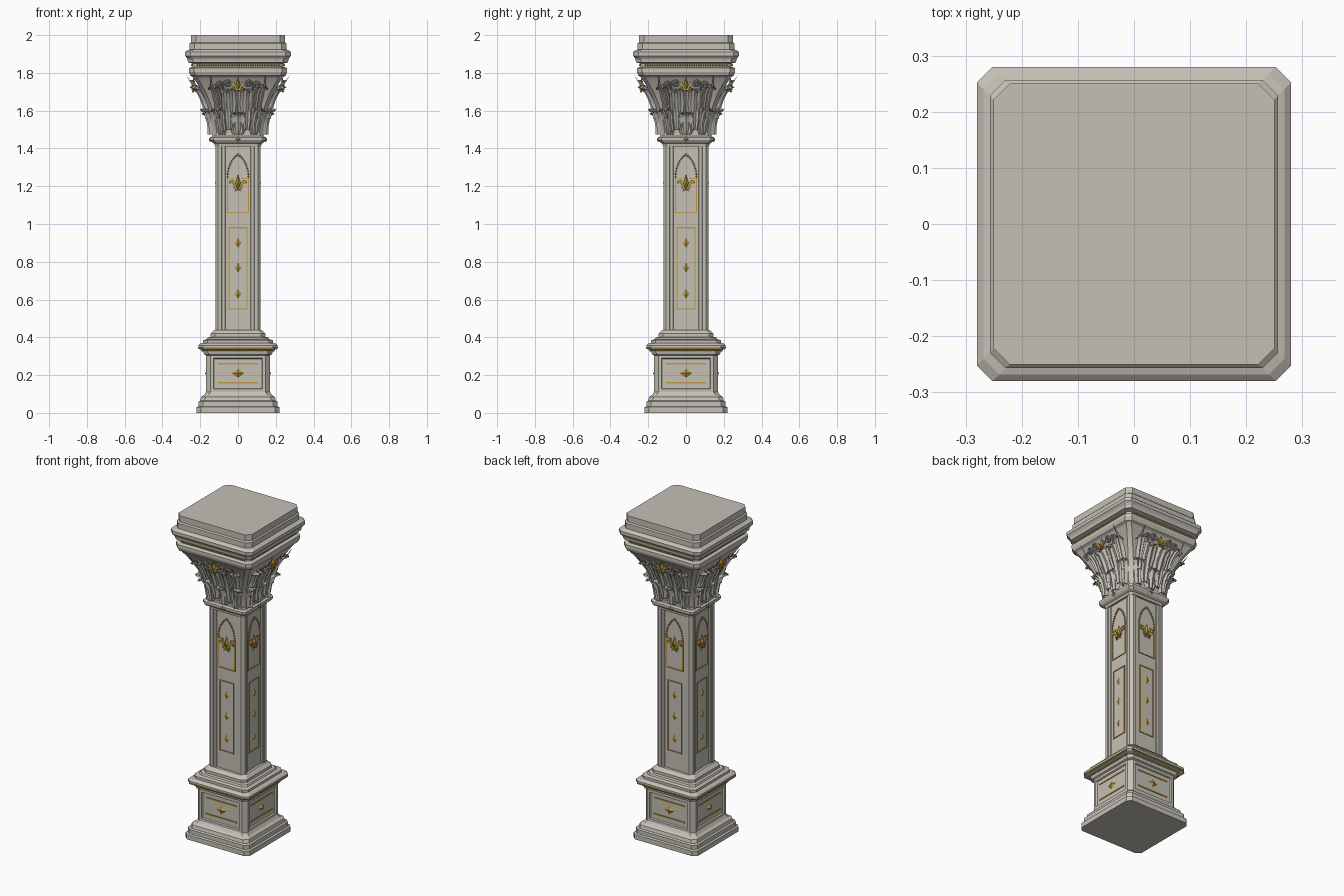
import bpy, bmesh, math
from math import sin, cos, pi
from mathutils import Matrix, Vector

if "Cube" in bpy.data.objects:
    bpy.data.objects.remove(bpy.data.objects["Cube"])


def material(name, rgb, rough):
    m = bpy.data.materials.new(name)
    m.use_nodes = True
    m.diffuse_color = (*rgb, 1)
    b = m.node_tree.nodes["Principled BSDF"]
    b.inputs["Base Color"].default_value = (*rgb, 1)
    b.inputs["Roughness"].default_value = rough
    return m


STONE = material("warm grey stone", (0.56, 0.53, 0.47), 0.8)
GOLD = material("antique gold", (0.52, 0.32, 0.05), 0.5)


def finish(name, bm, mat, sides=1, smooth=False):
    """Make an object, repeated around the four faces when sides is 4."""
    bmesh.ops.recalc_face_normals(bm, faces=bm.faces)
    mesh = bpy.data.meshes.new(name)
    bm.to_mesh(mesh)
    bm.free()
    mesh.materials.append(mat)
    labels = ["front", "left", "back", "right"]
    for k in range(sides):
        ob = bpy.data.objects.new(name if sides == 1 else labels[k] + "_" + name, mesh)
        ob.rotation_euler.z = k * pi / 2
        bpy.context.collection.objects.link(ob)
        if smooth and k == 0:
            bpy.ops.object.select_all(action='DESELECT')
            ob.select_set(True)
            bpy.context.view_layer.objects.active = ob
            bpy.ops.object.shade_smooth_by_angle(angle=math.radians(35))


def section(half, chamfer):
    """Square with cut corners."""
    c = half - chamfer
    return [(-c, -half), (c, -half), (half, -c), (half, c),
            (c, half), (-c, half), (-half, c), (-half, -c)]


def loft(rings):
    """Skin a stack of (outline, z) rings and cap both ends."""
    bm = bmesh.new()
    loops = [[bm.verts.new((x, y, z)) for x, y in pts] for pts, z in rings]
    n = len(loops[0])
    for a, b in zip(loops, loops[1:]):
        for i in range(n):
            bm.faces.new((a[i], a[(i + 1) % n], b[(i + 1) % n], b[i]))
    bm.faces.new(loops[0][::-1])
    bm.faces.new(loops[-1])
    return bm


def stack(profile, chamfer):
    return loft([(section(h, chamfer), z) for h, z in profile])


# Pedestal: stepped plinth, panelled dado and ledge
bm = stack([(.22, 0), (.22, .03), (.21, .035), (.21, .06), (.2, .065), (.195, .085),
            (.18, .095), (.17, .11), (.17, .305), (.18, .31), (.185, .33), (.205, .337),
            (.21, .345), (.21, .358), (.198, .368), (.185, .37), (.185, .385), (.165, .39),
            (.16, .4), (.145, .403), (.145, .42), (.125, .44)], .024)
bm.normal_update()
dado = [f for f in bm.faces if f.calc_area() > .04 and abs(f.normal.z) < .1]
bmesh.ops.inset_individual(bm, faces=dado, thickness=.022, depth=0)
bmesh.ops.inset_individual(bm, faces=dado, thickness=.006, depth=-.008)
finish("pedestal", bm, STONE)

# Shaft with moulded corner posts and sunk faces
edge = [(-.105, .12), (-.088, .12), (-.085, .114), (-.07, .114), (-.066, .109)]
edge += [(-x, d) for x, d in reversed(edge)]
outline = []
for k in range(4):
    rot = Matrix.Rotation(k * pi / 2, 2)
    outline += [tuple(rot @ Vector((x, -d))) for x, d in edge]
finish("shaft", loft([(outline, .42), (outline, 1.43)]), STONE)

# Capital: necking, flared bell and abacus
finish("necking", stack([(.122, 1.41), (.125, 1.425), (.138, 1.432), (.147, 1.445),
                         (.147, 1.458), (.135, 1.465), (.135, 1.48)], .018), STONE)


def bell(z):
    t = min(max((z - 1.47) / .31, 0), 1)
    return .132 + .022 * t + .086 * t ** 2.2


finish("bell", stack([(bell(1.46 + .02 * i), 1.46 + .02 * i) for i in range(17)], .02),
       STONE, smooth=True)
finish("abacus", stack([(.235, 1.775), (.252, 1.785), (.26, 1.805), (.26, 1.825), (.242, 1.832),
                        (.242, 1.85), (.265, 1.856), (.267, 1.87), (.272, 1.88), (.28, 1.89),
                        (.28, 1.91), (.268, 1.92), (.257, 1.923), (.257, 1.955), (.25, 1.962),
                        (.25, 2.0)], .028), STONE)


# Carved leaves that follow the bell and curl over at the tip
def leaf(bm, cx, lean, z0, height, half, curl):
    nu, nv = 12, 20
    grid = []
    for j in range(nv + 1):
        v = j / nv
        z = z0 + height * sin(v * 1.95)
        lobes = 1 + .16 * abs(sin(4 * pi * v))
        w = half * (.5 + .5 * sin(pi * v * .9)) * lobes * (1.02 - v ** 5) ** .5
        row = []
        for i in range(nu + 1):
            u = 2 * i / nu - 1
            d = bell(z) + .012 + curl * v ** 3 + .004 * cos(3 * pi * u) - .012 * u * u
            row.append(bm.verts.new((cx + lean * v * v + u * w, -d, z)))
        grid.append(row)
    faces = [bm.faces.new((grid[j][i], grid[j][i + 1], grid[j + 1][i + 1], grid[j + 1][i]))
             for j in range(nv) for i in range(nu)]
    bmesh.ops.recalc_face_normals(bm, faces=faces)
    bmesh.ops.solidify(bm, geom=faces, thickness=.006)


bm = bmesh.new()
leaf(bm, 0, 0, 1.475, .115, .045, .03)
for s in (-1, 1):
    leaf(bm, s * .04, s * .018, 1.5, .215, .042, .022)
    leaf(bm, s * .085, s * .05, 1.475, .135, .026, .03)
    leaf(bm, s * .1, s * .05, 1.56, .17, .02, .028)
finish("leaves", bm, STONE, 4, True)


# Scrolls above the leaves
def tube(bm, pts, radius, sides=6):
    rings = []
    for i, p in enumerate(pts):
        t = (pts[min(i + 1, len(pts) - 1)] - pts[max(i - 1, 0)]).normalized()
        a = t.cross(Vector((0, 1, 0))).normalized()
        b = t.cross(a)
        rings.append([bm.verts.new(p + radius * (cos(q) * a + sin(q) * b))
                      for q in (2 * pi * k / sides for k in range(sides))])
    for r, s in zip(rings, rings[1:]):
        for k in range(sides):
            bm.faces.new((r[k], r[(k + 1) % sides], s[(k + 1) % sides], s[k]))
    bm.faces.new(rings[0])
    bm.faces.new(rings[-1][::-1])


bm = bmesh.new()
for s in (-1, 1):
    for cx, cz, turn in ((.1, 1.735, 1), (.055, 1.742, -1)):
        path = []
        for i in range(25):
            a = i / 24 * 3.2 * pi
            r = .02 - .0045 * a / pi
            x, z = cx - turn * r * cos(a), cz + r * sin(a)
            path.append(Vector((s * x, -bell(z) - .02, z)))
        tube(bm, path, .0045)
    stem = [Vector((s * (.06 + .02 * i / 8), -bell(1.6 + .0168 * i) - .014, 1.6 + .0168 * i))
            for i in range(9)]
    tube(bm, stem, .004)
finish("scrolls", bm, STONE, 4, True)


# Gilded ornament helpers, all placed on the front face at depth d
def bar(bm, x0, x1, z0, z1, d, t=.006):
    m = Matrix.LocRotScale(Vector(((x0 + x1) / 2, -d, (z0 + z1) / 2)), None,
                           Vector((x1 - x0, t, z1 - z0)))
    bmesh.ops.create_cube(bm, size=1, matrix=m)


def stud(bm, x, z, hw, hh, d, t=.008, u=4, v=2):
    m = Matrix.LocRotScale(Vector((x, -d, z)), None, Vector((hw, t, hh)))
    bmesh.ops.create_uvsphere(bm, u_segments=u, v_segments=v, radius=1, matrix=m)


def plate(bm, pts, d, t=.008):
    f = bm.faces.new([bm.verts.new((x, -d, z)) for x, z in pts])
    ext = bmesh.ops.extrude_face_region(bm, geom=[f])["geom"]
    bmesh.ops.translate(bm, vec=(0, -t, 0),
                        verts=[g for g in ext if isinstance(g, bmesh.types.BMVert)])


def lily(bm, z, d, s):
    stud(bm, 0, z + s * .15, s * .28, s * .95, d, .012)
    for q in (-1, 1):
        petal = [(.12, -.35), (.3, .2), (.6, .5), (.95, .35), (1, .05), (.8, .2), (.55, 0),
                 (.3, -.45)]
        plate(bm, [(q * x * s, z + y * s) for x, y in petal], d)
        plate(bm, [(q * x * s, z + y * s) for x, y in
                   ((.05, -.4), (.2, -.45), (.4, -.8), (.12, -.65))], d)
    bar(bm, -s * .5, s * .5, z - s * .47, z - s * .33, d + .004, .012)


# Pedestal ornament
bm = bmesh.new()
for z in (.16, .26):
    bar(bm, -.105, .105, z - .004, z + .004, .163)
stud(bm, 0, .21, .033, .024, .162, .012)
bar(bm, -.186, .186, .341, .348, .209)
finish("pedestal_gilding", bm, GOLD, 4)

# Shaft ornament: lower frame with diamonds, upper pointed arch with lily
bm = bmesh.new()
for s in (-1, 1):
    bar(bm, s * .047 - .0025, s * .047 + .0025, .55, .98, .11)
    bar(bm, s * .055 - .003, s * .055 + .003, 1.06, 1.25, .11)
    bar(bm, s * .037 - .015, s * .037 + .015, 1.237, 1.243, .11)
    for i in range(11):
        a = i / 10 * 1.13
        x = -.041 + .096 * cos(a)
        stud(bm, s * x, 1.25 + .13 * sin(a), .0045, .0055, .11, .006, 6, 4)
for z in (.55, .98, 1.06):
    w = .05 if z < 1 else .058
    bar(bm, -w, w, z - .003, z + .003, .11)
for z in (.63, .77, .9):
    stud(bm, 0, z, .018, .026, .11)
lily(bm, 1.21, .109, .048)
finish("shaft_gilding", bm, GOLD, 4)

# Capital ornament
bm = bmesh.new()
stud(bm, 0, 1.447, .014, .014, .147)
lily(bm, 1.73, .235, .042)
finish("capital_gilding", bm, GOLD, 4)

# Bead rows below the abacus and the pedestal ledge
bm = bmesh.new()
for half, z, d in ((.215, 1.841, .243), (.16, .33, .188)):
    count = int(half / .006)
    for i in range(count + 1):
        stud(bm, -half + 2 * half * i / count, z, .005, .006, d, .006, 6, 4)
finish("bead_row", bm, GOLD, 4)
